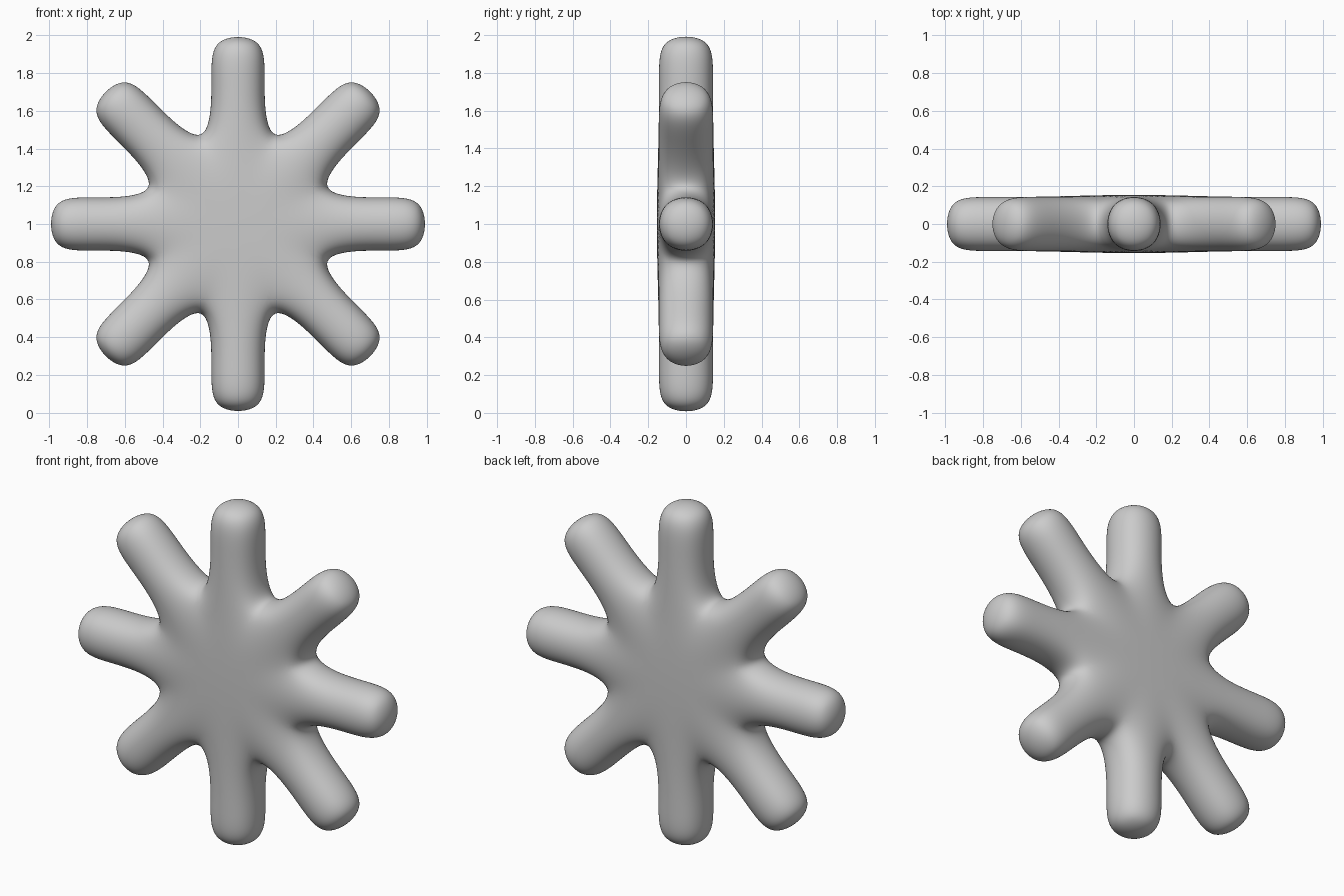
import bpy, bmesh
from math import pi, tan
from mathutils import Matrix

if "Cube" in bpy.data.objects:
    bpy.data.objects.remove(bpy.data.objects["Cube"])

HALF_W = 0.154      # cage half width of an arm
HALF_D = 0.156      # cage half depth
APOTHEM = HALF_W / tan(pi / 8)
LOOPS = (0.79, 1.009)   # distances of the arm loops from the centre

bm = bmesh.new()

# octagonal hub, flat sides facing the eight arm directions
bmesh.ops.create_cone(bm, cap_ends=True, cap_tris=False, segments=8,
                      radius1=APOTHEM / 0.9238795, radius2=APOTHEM / 0.9238795,
                      depth=2 * HALF_D)
v = bm.verts[:][0].co
if min(abs(v.x), abs(v.y)) < 0.01:
    bmesh.ops.rotate(bm, verts=bm.verts, matrix=Matrix.Rotation(pi / 8, 3, 'Z'))
bm.normal_update()

# extrude every hub side into an arm with one loop and a flat end
for side in [f for f in bm.faces if abs(f.normal.z) < 0.5]:
    direction = side.normal.copy()
    face, reach = side, APOTHEM
    for dist in LOOPS:
        new = bmesh.ops.extrude_discrete_faces(bm, faces=[face])['faces'][0]
        bmesh.ops.translate(bm, verts=new.verts, vec=direction * (dist - reach))
        face, reach = new, dist

# stand the star upright
bmesh.ops.rotate(bm, verts=bm.verts, matrix=Matrix.Rotation(pi / 2, 3, 'X'))
bmesh.ops.translate(bm, verts=bm.verts, vec=(0, 0, 1))
bmesh.ops.recalc_face_normals(bm, faces=bm.faces)
for f in bm.faces:
    f.smooth = True

mesh = bpy.data.meshes.new("eight_armed_star")
bm.to_mesh(mesh)
bm.free()
star = bpy.data.objects.new("eight_armed_star", mesh)
bpy.context.collection.objects.link(star)

# rounding
sub = star.modifiers.new("rounding", 'SUBSURF')
sub.levels = sub.render_levels = 4
